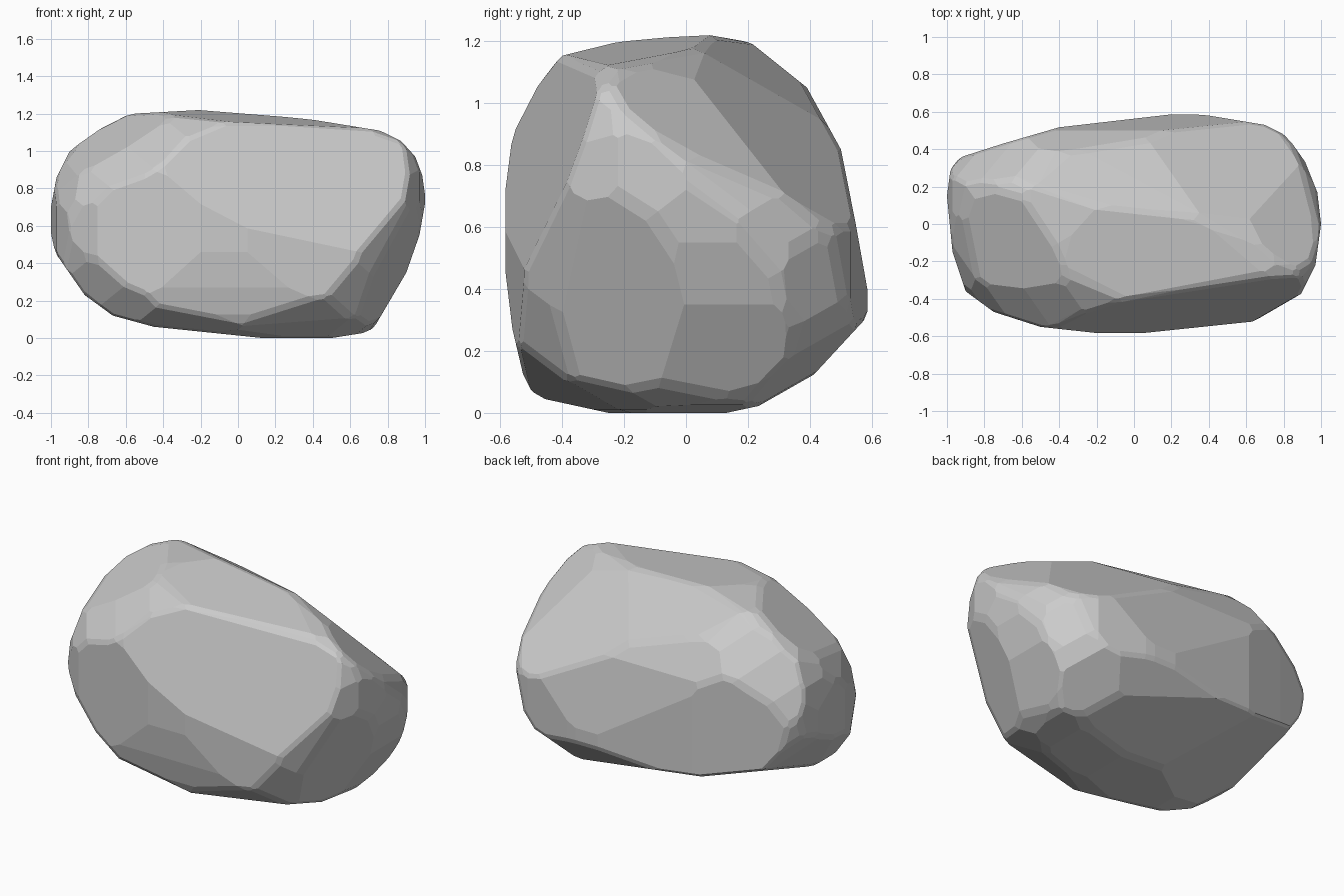
import bpy, bmesh, math
from mathutils import Vector

if "Cube" in bpy.data.objects:
    bpy.data.objects.remove(bpy.data.objects["Cube"])

CENTRE = Vector((0, 0, 0.61))
bm = bmesh.new()
bmesh.ops.create_cube(bm, size=4)


def chop(point, normal):
    """Slice off everything beyond a plane and cap the cut."""
    p, n = Vector(point), Vector(normal).normalized()
    if max((v.co - p).dot(n) for v in bm.verts) < 1e-4:
        return
    bmesh.ops.bisect_plane(bm, geom=bm.verts[:] + bm.edges[:] + bm.faces[:], dist=1e-5,
                           plane_co=p, plane_no=n, clear_outer=True)
    rim = [e for e in bm.edges if len(e.link_faces) == 1]
    if rim:
        bmesh.ops.holes_fill(bm, edges=rim, sides=0)


def carve(outline, right, up, origin=(0, 0, 0)):
    """Trim the block to a convex outline drawn on the plane right/up."""
    right, up, origin = Vector(right), Vector(up), Vector(origin)
    pts = [Vector(p) for p in outline]
    mid = sum(pts, Vector((0, 0))) / len(pts)
    for a, b in zip(pts, pts[1:] + pts[:1]):
        n = Vector((b.y - a.y, a.x - b.x)).normalized()
        if n.dot(a - mid) < 0:
            n = -n
        far = max(pts, key=lambda q: n.dot(q))
        chop(origin + right * far.x + up * far.y, right * n.x + up * n.y)


def carve_oblique(outline, azimuth, elevation):
    a, e = math.radians(azimuth), math.radians(elevation)
    right = (math.cos(a), math.sin(a), 0)
    up = (-math.sin(a) * math.sin(e), math.cos(a) * math.sin(e), math.cos(e))
    carve(outline, right, up, CENTRE)


# front, side and top outlines
carve([(-1, .55), (-1, .7), (-.97, .86), (-.9, 1), (-.8, 1.09), (-.65, 1.175), (-.55, 1.2),
       (-.15, 1.222), (.4, 1.167), (.75, 1.11), (.88, 1.065), (.94, .99), (1, .83), (1, .72),
       (.97, .55), (.9, .35), (.73, .06), (.69, .03), (.5, 0), (.13, 0), (-.45, .06),
       (-.67, .12), (-.82, .23), (-.98, .46)], (1, 0, 0), (0, 0, 1))
carve([(-.588, .5), (-.588, .78), (-.54, .95), (-.45, 1.11), (-.41, 1.15), (-.22, 1.197),
       (.05, 1.222), (.2, 1.202), (.39, 1.05), (.5, .85), (.55, .6), (.585, .4), (.585, .31),
       (.4, .11), (.27, .03), (.13, 0), (-.25, 0), (-.48, .05), (-.52, .1), (-.56, .27)],
      (0, 1, 0), (0, 0, 1))
carve([(-1, .15), (-.98, .3), (-.95, .35), (-.7, .43), (-.4, .517), (.25, .592), (.4, .58),
       (.7, .53), (.8, .48), (.9, .37), (.98, .17), (1, 0), (.97, -.22), (.88, -.4),
       (.8, -.47), (.65, -.52), (.05, -.583), (-.2, -.583), (-.5, -.55), (-.75, -.47),
       (-.9, -.36), (-.97, -.15)], (1, 0, 0), (0, 1, 0))

# diagonal outlines
carve_oblique([(-.945, .03), (-.93, .17), (-.86, .35), (-.74, .53), (-.62, .64), (-.48, .71),
               (-.345, .735), (-.26, .725), (.32, .435), (.51, .285), (.91, -.02), (.94, -.06),
               (.94, -.23), (.91, -.36), (.815, -.515), (.65, -.645), (.465, -.72),
               (.27, -.735), (-.26, -.67), (-.66, -.48), (-.79, -.33), (-.9, -.13)], 35, 25)
carve_oblique([(-.945, .03), (-.91, .2), (-.81, .42), (-.7, .61), (-.59, .7), (-.43, .718),
               (.295, .613), (.49, .515), (.68, .35), (.84, .18), (.915, .03), (.945, -.13),
               (.925, -.315), (.86, -.44), (.75, -.51), (.67, -.525), (.085, -.58),
               (-.6, -.48), (-.84, -.315), (-.9, -.215)], 215, 25)
carve_oblique([(-.925, .25), (-.91, .4), (-.87, .525), (-.81, .59), (-.75, .612), (-.23, .612),
               (.53, .42), (.65, .35), (.78, .21), (.89, .03), (.945, -.12), (.925, -.24),
               (.835, -.35), (.54, -.65), (.31, -.768), (.14, -.768), (-.315, -.665),
               (-.71, -.39), (-.82, -.17)], 140, -30)

# broad facets: undercut right side, back right shoulder, left shoulder, top, upper front
chop((.765, -.475, .49), (.92, -.39, -.42))
chop((.65, -.11, 1.137), (.52, .45, .73))
chop((-.543, .174, 1.24), (-.5, -.3, .82))
chop((-.18, .08, 1.217), (.067, -.11, .99))
chop((-.05, -.405, 1.15), (.14, -.81, .57))
chop((-.05, -.41, 1.15), (.06, -.34, .115))

# worn edges: shave the sharp ridges lightly
ridges = []
for e in bm.edges:
    if len(e.link_faces) == 2 and e.calc_length() > .03:
        f, g = e.link_faces
        f.normal_update()
        g.normal_update()
        if f.normal.angle(g.normal, 0) > math.radians(25):
            n = (f.normal + g.normal).normalized()
            mid = (e.verts[0].co + e.verts[1].co) / 2
            if n.dot(mid - CENTRE) < 0:
                n = -n
            ridges.append((mid - n * .006, n))
for mid, n in ridges:
    chop(mid, n)

# clean closed shell
bmesh.ops.remove_doubles(bm, verts=bm.verts[:], dist=.006)
shell = bmesh.new()
for v in bm.verts:
    shell.verts.new(v.co)
bm.free()
bmesh.ops.convex_hull(shell, input=shell.verts[:])
loose = [v for v in shell.verts if not v.link_faces]
bmesh.ops.delete(shell, geom=loose, context='VERTS')
bmesh.ops.dissolve_limit(shell, angle_limit=math.radians(1.5),
                         verts=shell.verts[:], edges=shell.edges[:])
bmesh.ops.recalc_face_normals(shell, faces=shell.faces[:])

mesh = bpy.data.meshes.new("boulder")
shell.to_mesh(mesh)
shell.free()
boulder = bpy.data.objects.new("boulder", mesh)
bpy.context.collection.objects.link(boulder)
